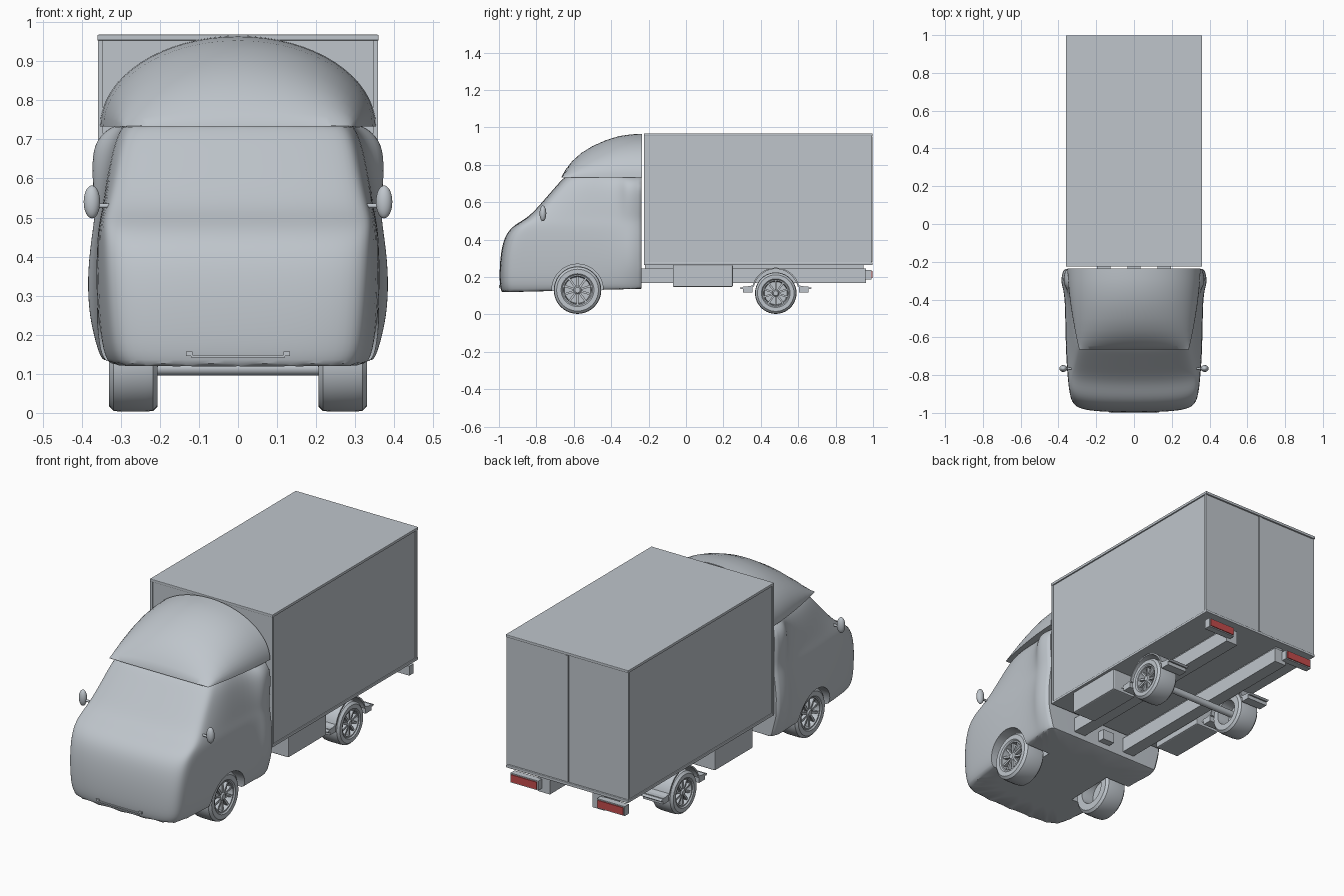
import bpy, bmesh, math
from mathutils import Matrix, Vector

if "Cube" in bpy.data.objects:
    bpy.data.objects.remove(bpy.data.objects["Cube"], do_unlink=True)


def make_material(name, rgb):
    m = bpy.data.materials.new(name)
    m.use_nodes = True
    m.diffuse_color = (*rgb, 1)
    m.node_tree.nodes["Principled BSDF"].inputs["Base Color"].default_value = (*rgb, 1)
    return m


GREY = make_material("pale grey", (0.52, 0.56, 0.60))
RED = make_material("tail light red", (0.55, 0.07, 0.07))


def finish(name, bm, mat=GREY, smooth=0):
    bmesh.ops.recalc_face_normals(bm, faces=bm.faces)
    me = bpy.data.meshes.new(name)
    bm.to_mesh(me)
    bm.free()
    ob = bpy.data.objects.new(name, me)
    bpy.context.collection.objects.link(ob)
    me.materials.append(mat)
    if smooth:
        activate(ob)
        bpy.ops.object.shade_smooth_by_angle(angle=math.radians(smooth))
    return ob


def activate(ob):
    bpy.ops.object.select_all(action="DESELECT")
    ob.select_set(True)
    bpy.context.view_layer.objects.active = ob


def apply_modifiers(ob):
    activate(ob)
    for m in list(ob.modifiers):
        bpy.ops.object.modifier_apply(modifier=m.name)


def add_box(bm, lo, hi):
    lo, hi = Vector(lo), Vector(hi)
    mat = Matrix.Translation((lo + hi) / 2) @ Matrix.Diagonal((*(hi - lo), 1))
    bmesh.ops.create_cube(bm, size=1, matrix=mat)


def box(name, lo, hi, mat=GREY, bevel=0):
    bm = bmesh.new()
    add_box(bm, lo, hi)
    if bevel:
        bmesh.ops.bevel(bm, geom=bm.edges[:], offset=bevel, segments=2, affect="EDGES", profile=0.5)
    return finish(name, bm, mat)


def mirrored_box(name, lo, hi, mat=GREY, bevel=0):
    box("left_" + name, lo, hi, mat, bevel)
    box("right_" + name, (-hi[0], *lo[1:]), (-lo[0], *hi[1:]), mat, bevel)


def loft(bm, rings, closed, caps):
    rows = [[bm.verts.new(p) for p in r] for r in rings]
    n = len(rows[0])
    for a, b in zip(rows, rows[1:]):
        for i in range(n if closed else n - 1):
            j = (i + 1) % n
            bm.faces.new((a[i], a[j], b[j], b[i]))
    if caps:
        bm.faces.new(rows[0])
        bm.faces.new(rows[-1])
    return rows


def lathe(bm, profile, steps=40):
    # Spin (x, radius) points about the x axis
    rings = [[(x, r * math.cos(t), r * math.sin(t)) for x, r in profile]
             for t in (2 * math.pi * k / steps for k in range(steps))]
    loft(bm, rings + rings[:1], False, False)
    bmesh.ops.remove_doubles(bm, verts=bm.verts[:], dist=1e-5)


# Cab shell: plan outlines stacked by height
# height, front y, front half width, side half width, rear pillar half width
LEVELS = [
    (0.118, -0.985, 0.305, 0.335, 0.345), (0.15, -0.997, 0.325, 0.352, 0.357),
    (0.25, -0.998, 0.335, 0.362, 0.383), (0.35, -0.988, 0.342, 0.364, 0.386),
    (0.43, -0.965, 0.345, 0.362, 0.378), (0.482, -0.915, 0.345, 0.357, 0.37),
    (0.52, -0.84, 0.338, 0.348, 0.367), (0.60, -0.770, 0.318, 0.337, 0.374),
    (0.68, -0.700, 0.305, 0.322, 0.374), (0.72, -0.665, 0.292, 0.305, 0.345),
    (0.735, -0.645, 0.28, 0.295, 0.315)]
bm = bmesh.new()
rings = []
for k, (z, yf, fw, mw, bw) in enumerate(LEVELS):
    d = 0.09 if k < 5 else 0.07
    half = [(fw * 0.45, yf + 0.002), (fw * 0.8, yf + 0.012), (fw * 0.96, yf + d * 0.4),
            (fw * 1.005, yf + d), (mw, (yf + d) * 0.5 - 0.23), (mw, -0.37),
            (bw, -0.325), (bw, -0.275), (bw - 0.015, -0.237)]
    half = [(0, yf)] + half + [(0, -0.237)]
    full = half + [(-x, y) for x, y in half[-2:0:-1]]
    lift = 0.025 if k == 0 else 0
    rings.append([(x, y, z + lift * (y + 1)) for x, y in full])
rows = loft(bm, rings, True, True)
crease = bm.edges.layers.float.new("crease_edge")
for e in bm.edges:
    zs = [v.co.z for v in e.verts]
    back = all(v.co.y > -0.24 for v in e.verts)
    if max(zs) < 0.142 or min(zs) > 0.734 or back:
        e[crease] = 0.85
cab = finish("cab", bm)
sub = cab.modifiers.new("Smooth", "SUBSURF")
sub.levels = 2
apply_modifiers(cab)

# Front wheel arches cut into the cab
for s in (1, -1):
    bm = bmesh.new()
    bmesh.ops.create_cone(bm, cap_ends=True, segments=48, radius1=0.137, radius2=0.137, depth=0.3,
                          matrix=Matrix.Translation((s * 0.34, -0.58, 0.132)) @ Matrix.Rotation(math.pi / 2, 4, "Y"))
    cutter = finish("arch_cutter", bm)
    cutter.hide_render = True
    cut = cab.modifiers.new("Arch", "BOOLEAN")
    cut.operation, cut.object, cut.solver = "DIFFERENCE", cutter, "EXACT"
    apply_modifiers(cab)
    bpy.data.objects.remove(cutter, do_unlink=True)
activate(cab)
bpy.ops.object.shade_smooth_by_angle(angle=math.radians(35))

# Roof fairing: half ellipses growing towards the rear
FAIRING = [(-0.665, 0.29, 0.004), (-0.645, 0.295, 0.04), (-0.61, 0.303, 0.085), (-0.56, 0.313, 0.13),
           (-0.50, 0.324, 0.167), (-0.43, 0.335, 0.198), (-0.36, 0.344, 0.22),
           (-0.29, 0.35, 0.23), (-0.235, 0.353, 0.232)]
bm = bmesh.new()
loft(bm, [[(w * math.cos(math.pi * i / 32), y, 0.733 + h * math.sin(math.pi * i / 32)) for i in range(33)]
          for y, w, h in FAIRING], True, True)
finish("roof_fairing", bm, smooth=40)

# Front bumper lip
bm = bmesh.new()
add_box(bm, (-0.12, -1.0, 0.142), (0.12, -0.985, 0.148))
for s in (1, -1):
    add_box(bm, (s * 0.125 - 0.008, -0.999, 0.146), (s * 0.125 + 0.008, -0.985, 0.157))
finish("bumper_lip", bm)

# Mirrors
for side, s in (("left", 1), ("right", -1)):
    bm = bmesh.new()
    bmesh.ops.create_uvsphere(bm, u_segments=24, v_segments=16, radius=1,
                              matrix=Matrix.Translation((s * 0.374, -0.765, 0.54)) @ Matrix.Diagonal((0.021, 0.018, 0.042, 1)))
    bmesh.ops.create_cone(bm, cap_ends=True, segments=12, radius1=0.006, radius2=0.006, depth=0.07,
                          matrix=Matrix.Translation((s * 0.34, -0.765, 0.53)) @ Matrix.Rotation(math.pi / 2, 4, "Y"))
    finish(side + "_mirror", bm, smooth=40)

# Cargo box with trim rails, corner posts and rear doors
box("cargo_box", (-0.353, -0.22, 0.266), (0.353, 0.986, 0.962))
box("cargo_roof", (-0.36, -0.225, 0.953), (0.36, 0.998, 0.968), bevel=0.003)
box("cargo_floor", (-0.358, -0.225, 0.263), (0.358, 0.998, 0.278), bevel=0.003)
for end, y in (("front", -0.224), ("rear", 0.98)):
    mirrored_box(end + "_post", (0.345, y, 0.27), (0.358, y + 0.012, 0.96))
mirrored_box("rear_door", (0.008, 0.98, 0.28), (0.348, 0.992, 0.951))
box("door_lock_bar", (-0.006, 0.98, 0.28), (0.006, 0.996, 0.951))

# Chassis
mirrored_box("chassis_rail", (0.125, -0.30, 0.168), (0.195, 0.962, 0.246))
box("chassis_bracket", (-0.035, -0.25, 0.17), (0.035, -0.20, 0.225))
mirrored_box("rail_mount", (0.14, -0.22, 0.24), (0.18, 0.95, 0.267))
mirrored_box("side_tank", (0.205, -0.07, 0.147), (0.345, 0.25, 0.266), bevel=0.006)

# Tail lights
mirrored_box("light_housing", (0.172, 0.957, 0.188), (0.335, 0.992, 0.238))
mirrored_box("light_lens", (0.18, 0.991, 0.194), (0.328, 0.997, 0.232), RED)


# Wheels: tyre, rim barrel, hub and spokes
def wheel(name, s, y, r, spokes=10):
    bm = bmesh.new()
    w, rim = 0.062, r * 0.64
    lathe(bm, [(-w, rim), (-w, r * 0.88), (-w * 0.82, r * 0.98), (-w * 0.5, r), (w * 0.5, r),
               (w * 0.82, r * 0.98), (w, r * 0.88), (w, rim * 1.08), (w * 0.9, rim),
               (w * 0.9, rim * 0.92), (w * 0.2, rim * 0.86), (-w, rim * 0.92), (-w, rim)])
    lathe(bm, [(w * 0.2, 0), (w * 0.2, rim * 0.88), (w * 0.1, rim * 0.88), (w * 0.1, 0)])
    lathe(bm, [(w * 0.1, rim * 0.26), (w * 0.8, rim * 0.26), (w * 0.9, rim * 0.18), (w * 0.9, 0)])
    for k in range(spokes):
        old = set(bm.verts)
        add_box(bm, (w * 0.5, -rim * 0.07, rim * 0.2), (w * 0.8, rim * 0.07, rim * 0.96))
        bmesh.ops.rotate(bm, verts=[v for v in bm.verts if v not in old],
                         matrix=Matrix.Rotation(2 * math.pi * k / spokes, 3, "X"))
    bmesh.ops.scale(bm, vec=(s, 1, 1), verts=bm.verts)
    bmesh.ops.translate(bm, vec=(s * 0.268, y, r + 0.003), verts=bm.verts)
    finish(name, bm, smooth=35)


for side, s in (("left", 1), ("right", -1)):
    wheel(side + "_front_wheel", s, -0.58, 0.127)
    wheel(side + "_rear_wheel", s, 0.48, 0.111)
    # Rear mudguard: arched strip with flat ends
    arc = [math.radians(15 + 5 * k) for k in range(31)]
    mid = [(0.48 + 0.128 * math.cos(t), 0.122 + 0.128 * math.sin(t)) for t in arc]
    top = [(0.675, 0.142)] + mid + [(0.285, 0.142)]
    ring = top + [(0.48 + (y - 0.48) * 0.95, z - 0.007) for y, z in reversed(top)]
    bm = bmesh.new()
    loft(bm, [[(s * x, y, z) for y, z in ring] for x in (0.205, 0.325)], True, True)
    for y in (0.33, 0.63):
        add_box(bm, (s * 0.265 - 0.06, y - 0.025, 0.118), (s * 0.265 + 0.06, y + 0.025, 0.15))
    finish(side + "_mudguard", bm, smooth=30)

# Rear axle
bm = bmesh.new()
bmesh.ops.create_cone(bm, cap_ends=True, segments=16, radius1=0.018, radius2=0.018, depth=0.5,
                      matrix=Matrix.Translation((0, 0.48, 0.114)) @ Matrix.Rotation(math.pi / 2, 4, "Y"))
finish("rear_axle", bm, smooth=40)
